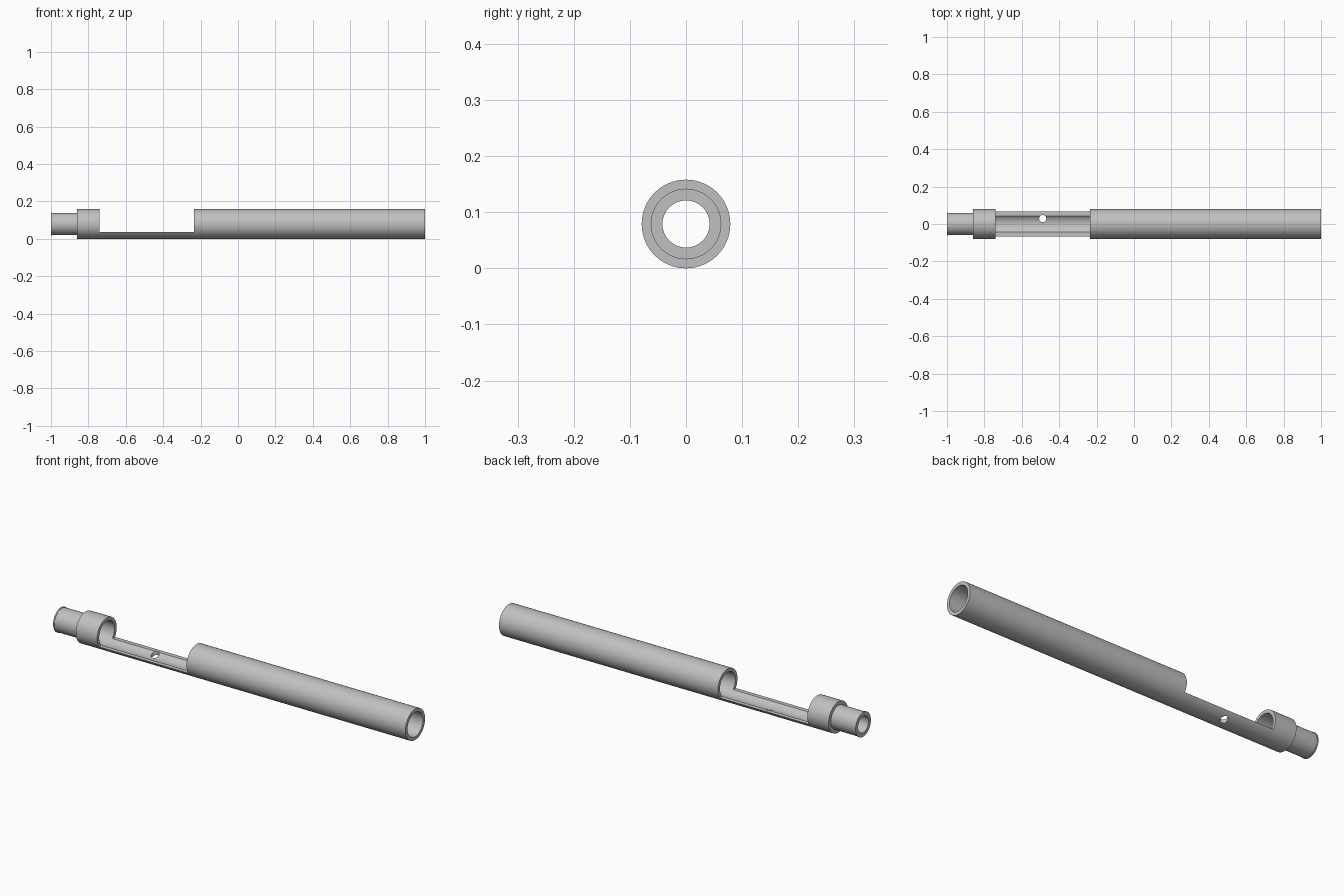
import bpy, bmesh, math
from mathutils import Matrix, Vector

if "Cube" in bpy.data.objects:
    bpy.data.objects.remove(bpy.data.objects["Cube"], do_unlink=True)

R = 0.079          # outer radius, also axis height
BORE = 0.062       # main bore
SEGMENTS = 64

metal = bpy.data.materials.new("grey metal")
metal.use_nodes = True
colour = (0.53, 0.53, 0.53, 1)
metal.diffuse_color = colour
metal.node_tree.nodes["Principled BSDF"].inputs["Base Color"].default_value = colour


def make_object(name, bm):
    bmesh.ops.recalc_face_normals(bm, faces=bm.faces)
    mesh = bpy.data.meshes.new(name)
    bm.to_mesh(mesh)
    bm.free()
    mesh.materials.append(metal)
    obj = bpy.data.objects.new(name, mesh)
    bpy.context.collection.objects.link(obj)
    return obj


def cut(target, cutter):
    mod = target.modifiers.new(cutter.name, "BOOLEAN")
    mod.object = cutter
    mod.solver = "EXACT"
    bpy.context.view_layer.objects.active = target
    bpy.ops.object.modifier_apply(modifier=mod.name)
    bpy.data.objects.remove(cutter, do_unlink=True)


# Stepped tube: closed (x, radius) profile turned about the long axis
profile = [(-1, 0.042), (-1, 0.062), (-0.994, 0.062), (-0.994, 0.06),
           (-0.86, 0.06), (-0.86, R), (1, R), (1, BORE),
           (-0.83, BORE), (-0.83, 0.042)]
bm = bmesh.new()
rings = []
for i in range(SEGMENTS):
    a = 2 * math.pi * i / SEGMENTS
    rings.append([bm.verts.new((x, r * math.sin(a), R + r * math.cos(a)))
                  for x, r in profile])
for i, ring in enumerate(rings):
    following = rings[(i + 1) % SEGMENTS]
    for j in range(len(profile)):
        k = (j + 1) % len(profile)
        bm.faces.new((ring[j], ring[k], following[k], following[j]))
tube = make_object("stepped_tube", bm)

# Open window that leaves a shallow trough between collar and barrel
x0, x1, z0, z1 = -0.74, -0.235, 0.035, 0.3
bm = bmesh.new()
bmesh.ops.create_cube(bm, size=1, matrix=Matrix.Translation(
    ((x0 + x1) / 2, 0, (z0 + z1) / 2)) @ Matrix.Diagonal((x1 - x0, 0.4, z1 - z0, 1)))
cut(tube, make_object("window_cutter", bm))

# Small drilled hole through the trough, off to one side
bm = bmesh.new()
bmesh.ops.create_cone(bm, cap_ends=True, segments=32, radius1=0.019, radius2=0.019,
                      depth=0.2, matrix=Matrix.Translation(Vector((-0.488, 0.029, 0))))
cut(tube, make_object("hole_cutter", bm))

# Smooth walls with crisp rims
bpy.ops.object.select_all(action="DESELECT")
tube.select_set(True)
bpy.context.view_layer.objects.active = tube
bpy.ops.object.shade_smooth_by_angle(angle=math.radians(30))
